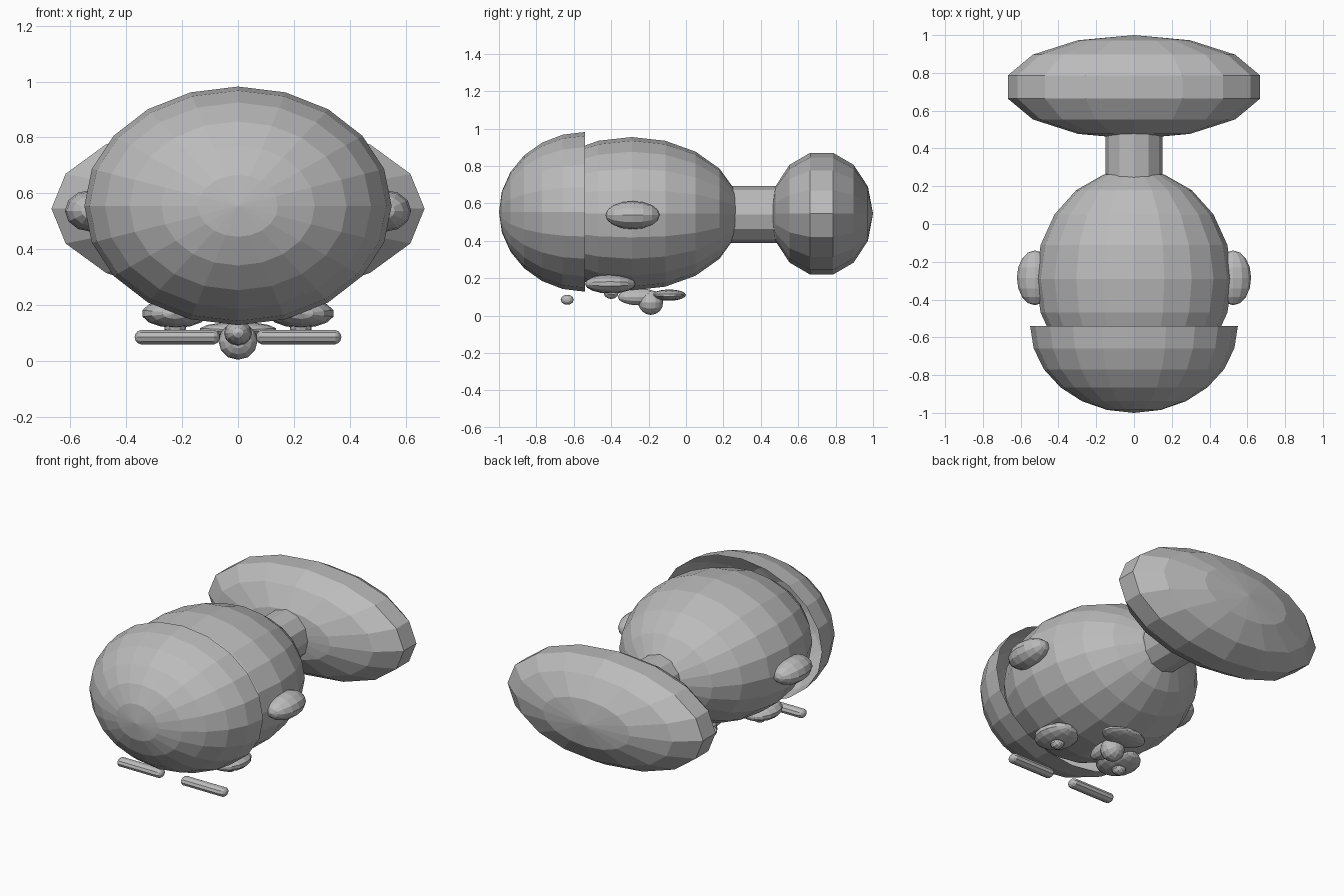
import bpy, bmesh, math
from mathutils import Matrix, Vector

if "Cube" in bpy.data.objects:
    bpy.data.objects.remove(bpy.data.objects["Cube"])

grey = bpy.data.materials.new("plain_grey")
grey.diffuse_color = (0.5, 0.5, 0.5, 1)
grey.use_nodes = True
grey.node_tree.nodes["Principled BSDF"].inputs["Base Color"].default_value = grey.diffuse_color


def finish(name, bm):
    me = bpy.data.meshes.new(name)
    bm.to_mesh(me)
    bm.free()
    me.materials.append(grey)
    ob = bpy.data.objects.new(name, me)
    bpy.context.collection.objects.link(ob)
    return ob


def ellipsoid(name, loc, radii, segs=12, rings=8, half=False, axis='X'):
    """Faceted ellipsoid with poles along y; half keeps the open front bowl."""
    bm = bmesh.new()
    bmesh.ops.create_uvsphere(bm, u_segments=segs, v_segments=rings, radius=1)
    bmesh.ops.rotate(bm, verts=bm.verts, matrix=Matrix.Rotation(math.pi / 2, 3, axis))
    if half:
        bmesh.ops.delete(bm, geom=[v for v in bm.verts if v.co.y > 0.01], context='VERTS')
    bmesh.ops.scale(bm, verts=bm.verts, vec=radii)
    bmesh.ops.translate(bm, verts=bm.verts, vec=loc)
    return finish(name, bm)


def capsule(name, loc, half_len, r, segs=10):
    """Rounded bar along x: a sphere pulled apart at its middle."""
    bm = bmesh.new()
    bmesh.ops.create_uvsphere(bm, u_segments=segs, v_segments=7, radius=r)
    bmesh.ops.rotate(bm, verts=bm.verts, matrix=Matrix.Rotation(math.pi / 2, 3, 'Y'))
    for v in bm.verts:
        v.co.x += math.copysign(half_len - r, v.co.x)
        v.co.y *= 1.3
        v.co += Vector(loc)
    return finish(name, bm)


# Head, open hair cap, neck and torso, all along y
ellipsoid("head", (0, -0.29, 0.545), (0.52, 0.58, 0.41), 20, 10)
ellipsoid("hair_cap", (0, -0.54, 0.555), (0.55, 0.46, 0.427), 20, 12, half=True)
ellipsoid("torso", (0, 0.725, 0.545), (0.685, 0.275, 0.334), 16, 7)

bm = bmesh.new()
bmesh.ops.create_cone(bm, cap_ends=True, segments=12, radius1=0.152, radius2=0.152, depth=0.28)
bmesh.ops.rotate(bm, verts=bm.verts, matrix=Matrix.Rotation(math.pi / 2, 3, 'X'))
bmesh.ops.translate(bm, verts=bm.verts, vec=(0, 0.37, 0.54))
finish("neck", bm)

# Paired features
for side, s in (("left", -1), ("right", 1)):
    ellipsoid("ear_" + side, (s * 0.525, -0.285, 0.537), (0.095, 0.145, 0.075), 12, 8)
    ellipsoid("eye_" + side, (s * 0.225, -0.405, 0.17), (0.12, 0.135, 0.052), 14, 8)
    ellipsoid("pupil_" + side, (s * 0.225, -0.40, 0.122), (0.04, 0.04, 0.033), 10, 6)
    capsule("eyebrow_" + side, (s * 0.217, -0.635, 0.085), 0.153, 0.028)

# Nose and mouth on the downward side
ellipsoid("nose_bridge", (0, -0.25, 0.10), (0.05, 0.115, 0.045), 12, 8)
ellipsoid("nose_tip", (0, -0.188, 0.07), (0.07, 0.066, 0.066), 12, 8)
ellipsoid("mouth", (0, -0.09, 0.11), (0.14, 0.09, 0.03), 14, 8)
